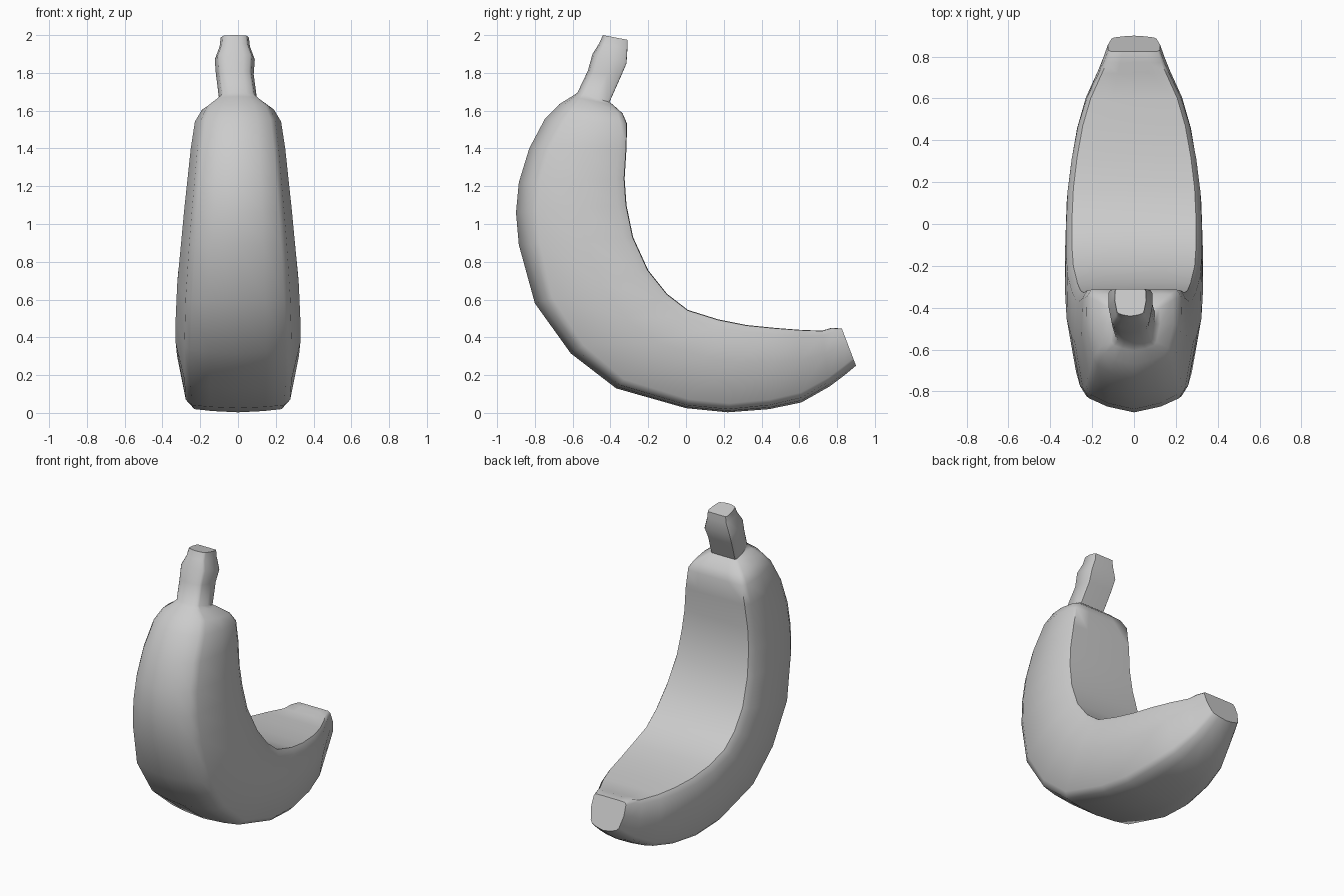
import bpy, bmesh
from mathutils import Vector

# Stations along the fruit: outer y, z, inner y, z, half width, crown of outer face
STATIONS = [
    (-.44, 2.0, -.31, 1.975, .075, .015),
    (-.46, 1.955, -.31, 1.93, .08, .015),
    (-.495, 1.90, -.315, 1.85, .106, .02),
    (-.52, 1.81, -.345, 1.78, .10, .02),
    (-.575, 1.695, -.405, 1.645, .10, .02),
    (-.605, 1.675, -.385, 1.63, .125, .03),
    (-.67, 1.635, -.335, 1.585, .19, .06),
    (-.745, 1.56, -.312, 1.53, .228, .08),
    (-.83, 1.40, -.315, 1.40, .25, .08),
    (-.885, 1.22, -.325, 1.24, .268, .08),
    (-.90, 1.06, -.315, 1.10, .284, .08),
    (-.885, .89, -.28, .93, .30, .075),
    (-.80, .58, -.20, .755, .322, .06),
    (-.61, .315, -.10, .63, .33, .045),
    (-.37, .13, .01, .545, .33, .03),
    (0, .025, .17, .495, .322, .02),
    (.22, .003, .32, .465, .302, .02),
    (.44, .02, .47, .45, .272, .025),
    (.61, .055, .60, .44, .23, .03),
    (.76, .14, .72, .435, .17, .03),
    (.84, .20, .77, .45, .145, .03),
    (.90, .25, .825, .447, .125, .03),
]


def ring(st):
    """Cross-section: crowned outer face, flat sides, flat inner face."""
    oy, oz, iy, iz, w, crown = st
    o, i = Vector((0, oy, oz)), Vector((0, iy, iz))
    depth = (i - o).length
    c = crown / depth
    cx = -.017 if oz > 1.72 else 0
    half = [(.45, c * .35), (.76, c * .85), (.86, c + .06), (1, .58),
            (.985, .92), (.90, .995), (.45, 1)]
    prof = [(0, 0)] + half + [(0, 1)] + [(-a, b) for a, b in reversed(half)]
    return [o.lerp(i, b) + Vector((cx + a * w, 0, 0)) for a, b in prof]


bm = bmesh.new()
rings = [[bm.verts.new(p) for p in ring(s)] for s in STATIONS]
n = len(rings[0])
for a, b in zip(rings, rings[1:]):
    for k in range(n):
        m = (k + 1) % n
        bm.faces.new((a[k], a[m], b[m], b[k]))
# Stem and tip caps
bm.faces.new(rings[0])
bm.faces.new(rings[-1])
bmesh.ops.recalc_face_normals(bm, faces=bm.faces)
mesh = bpy.data.meshes.new("banana")
bm.to_mesh(mesh)
bm.free()
banana = bpy.data.objects.new("banana", mesh)
bpy.context.collection.objects.link(banana)
bpy.context.view_layer.objects.active = banana
banana.select_set(True)
bpy.ops.object.shade_smooth_by_angle(angle=.9)
